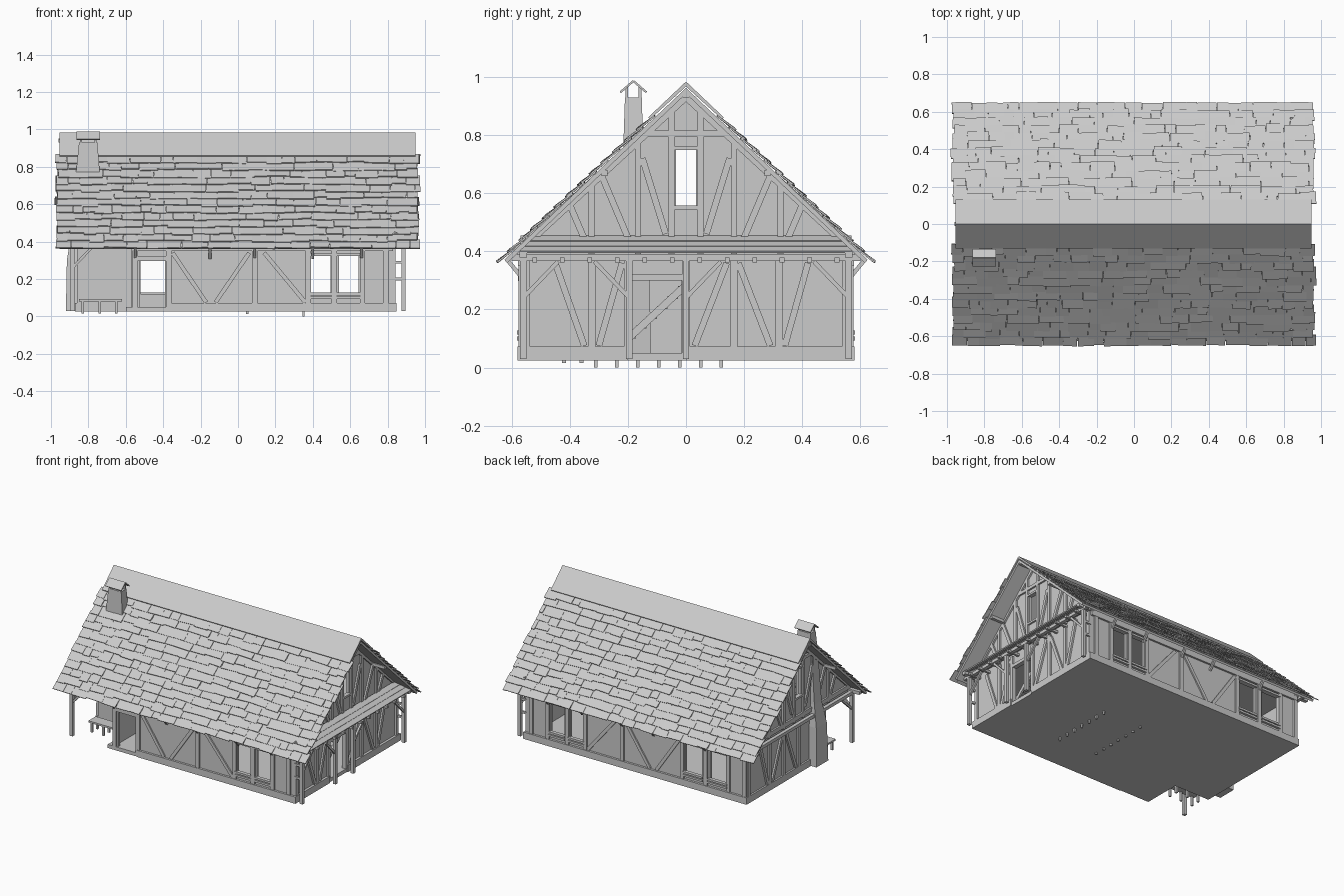
import bpy, bmesh, random
from mathutils import Vector, Matrix

random.seed(4)
X, Y, Z = Vector((1, 0, 0)), Vector((0, 1, 0)), Vector((0, 0, 1))


def finish(bm, name):
    bmesh.ops.recalc_face_normals(bm, faces=bm.faces)
    me = bpy.data.meshes.new(name)
    bm.to_mesh(me)
    bm.free()
    ob = bpy.data.objects.new(name, me)
    bpy.context.collection.objects.link(ob)
    return ob


def box(bm, x0, x1, y0, y1, z0, z1):
    m = Matrix.Translation(((x0 + x1) / 2, (y0 + y1) / 2, (z0 + z1) / 2))
    bmesh.ops.create_cube(bm, size=1, matrix=m @ Matrix.Diagonal((x1 - x0, y1 - y0, z1 - z0, 1)))


def bar(bm, p, q, w, d, n):
    """Square timber from p to q, width w, depth d along n."""
    p, q = Vector(p), Vector(q)
    a = (q - p).normalized()
    s = n.cross(a).normalized()
    m = Matrix((a * (q - p).length, s * w, a.cross(s) * d)).transposed().to_4x4()
    m.translation = (p + q) / 2
    bmesh.ops.create_cube(bm, size=1, matrix=m)


def prism(bm, pts, x0, x1):
    """Extrude a (y, z) outline along x."""
    a = [bm.verts.new((x0, y, z)) for y, z in pts]
    b = [bm.verts.new((x1, y, z)) for y, z in pts]
    bm.faces.new(a)
    bm.faces.new(b[::-1])
    for i in range(len(pts)):
        j = (i + 1) % len(pts)
        bm.faces.new((a[i], a[j], b[j], b[i]))


def wall(name, axis, c0, c1, u0, u1, holes, z0=0.04, z1=0.40):
    """Wall panel between c0 and c1 in thickness, holes are (u0, u1, z0, z1)."""
    bm = bmesh.new()

    def piece(a, b, lo, hi):
        if axis == 'x':
            box(bm, a, b, c0, c1, lo, hi)
        else:
            box(bm, c0, c1, a, b, lo, hi)
    u = u0
    for a, b, lo, hi in holes:
        piece(u, a, z0, z1)
        piece(a, b, z0, lo)
        piece(a, b, hi, z1)
        u = b
    piece(u, u1, z0, z1)
    finish(bm, name)


# Floor, plinth and attic floor
bm = bmesh.new()
box(bm, -0.60, 0.84, -0.575, 0.575, 0.025, 0.05)
box(bm, -0.865, -0.60, -0.31, 0.575, 0.025, 0.05)
finish(bm, "floor")
bm = bmesh.new()
box(bm, -0.37, 0.845, -0.58, -0.56, 0.025, 0.072)
box(bm, -0.87, 0.845, 0.56, 0.58, 0.025, 0.072)
for a, b in ((-0.58, -0.2), (0, 0.58)):
    box(bm, 0.825, 0.847, a, b, 0.025, 0.072)
box(bm, -0.872, -0.85, -0.31, 0.58, 0.025, 0.072)
finish(bm, "plinth")
bm = bmesh.new()
box(bm, -0.86, 0.83, -0.56, 0.56, 0.375, 0.39)
finish(bm, "attic_floor")

# Walls
right_win = [(0.39, 0.495, 0.12, 0.325), (0.54, 0.645, 0.12, 0.325)]
left_win = [(-0.71, -0.58, 0.12, 0.325), (-0.52, -0.39, 0.12, 0.325)]
wall("front_wall", 'x', -0.565, -0.545, -0.57, 0.83, [(-0.525, -0.39, 0.05, 0.30)] + right_win)
wall("back_wall", 'x', 0.545, 0.565, -0.86, 0.83, left_win + right_win)
wall("right_wall", 'y', 0.81, 0.83, -0.56, 0.56, [(-0.19, -0.015, 0.05, 0.30)])
wall("left_wall", 'y', -0.86, -0.84, -0.30, 0.56, [])
wall("porch_side_wall", 'y', -0.57, -0.55, -0.56, -0.30, [])
wall("porch_back_wall", 'x', -0.31, -0.29, -0.86, -0.55, [])
for nm, x0 in (("right_gable", 0.81), ("left_gable", -0.86)):
    bm = bmesh.new()
    for s in (-1, 1):
        prism(bm, [(s * 0.035, 0.38), (s * 0.58, 0.38), (s * 0.58, 0.40), (s * 0.035, 0.915)], x0, x0 + 0.02)
    prism(bm, [(-0.035, 0.38), (0.035, 0.38), (0.035, 0.555), (-0.035, 0.555)], x0, x0 + 0.02)
    prism(bm, [(-0.035, 0.75), (0.035, 0.75), (0.035, 0.915), (0, 0.95), (-0.035, 0.915)], x0, x0 + 0.02)
    finish(bm, nm)

# Timber framing on the long walls
diag = [(-0.35, 0.34, -0.17, 0.075), (-0.12, 0.075, 0.06, 0.34), (0.14, 0.34, 0.36, 0.075)]
for nm, y in (("front_framing", -0.568), ("back_framing", 0.568)):
    bm = bmesh.new()
    front = y < 0
    for x in (-0.55, -0.37, 0.09, 0.375, 0.515, 0.665, 0.79) if front else (-0.85, -0.725, -0.55, -0.37, 0.09, 0.375, 0.515, 0.665, 0.79):
        bar(bm, (x, y, 0.05), (x, y, 0.38), 0.028, 0.016, Y)
    for a, b, c, d in diag:
        bar(bm, (a, y, b), (c, y, d), 0.022, 0.012, Y)
    bar(bm, (-0.57 if front else -0.86, y, 0.365), (0.83, y, 0.365), 0.03, 0.02, Y)
    for a, b, lo, hi in right_win + ([] if front else left_win):
        for z in (lo - 0.02, lo, hi + 0.005):
            bar(bm, (a - 0.01, y, z), (b + 0.01, y, z), 0.014, 0.026, Y)
    if front:
        bar(bm, (-0.55, y, 0.31), (-0.37, y, 0.31), 0.025, 0.02, Y)
    finish(bm, nm)

# Timber framing on the gable ends
for nm, x, full in (("right_framing", 0.833, True), ("left_framing", -0.863, False)):
    bm = bmesh.new()

    def t(y0, z0, y1, z1, w=0.022):
        bar(bm, (x, y0, z0), (x, y1, z1), w, 0.018, X)
    for y in (-0.55, -0.325, -0.2, 0.0, 0.165, 0.32, 0.55):
        if full or y > -0.1:
            t(y, 0.05, y, 0.38, 0.026)
    for a, b in ((-0.45, -0.35), (-0.22, -0.30), (0.14, 0.03), (0.18, 0.29), (0.42, 0.34)):
        if full or a > 0:
            t(a, 0.36, b, 0.075)
    if full:
        t(-0.2, 0.31, 0, 0.31)
    for s in (-1, 1):
        t(s * 0.05, 0.39, s * 0.05, 0.90, 0.02)
        t(s * 0.165, 0.39, s * 0.165, 0.79)
        t(s * 0.325, 0.39, s * 0.325, 0.64)
        t(s * 0.18, 0.40, s * 0.29, 0.66)
        t(s * 0.34, 0.42, s * 0.40, 0.56)
        t(s * 0.15, 0.72, s * 0.07, 0.46)
        t(s * 0.585, 0.395, 0, 0.935, 0.03)
    t(-0.15, 0.805, 0.15, 0.805)
    t(-0.04, 0.55, 0.04, 0.55, 0.014)
    t(-0.04, 0.755, 0.04, 0.755, 0.014)
    t(-0.575, 0.415, 0.575, 0.415, 0.03)
    finish(bm, nm)

# Posts, overhanging beams and corner braces
bm = bmesh.new()
for y in (-0.56, -0.195, 0.0, 0.56):
    bar(bm, (0.885, y, 0.03), (0.885, y, 0.37), 0.022, 0.022, X)
    for s in (-1, 1):
        if abs(y + s * 0.12) < 0.6 and y + s * 0.1 not in (-0.095, -0.1):
            bar(bm, (0.885, y, 0.24), (0.885, y + s * 0.12, 0.365), 0.014, 0.014, X)
    for z in (0.20, 0.29):
        if abs(y) > 0.5:
            bar(bm, (0.83, y, z), (0.885, y, z), 0.014, 0.014, Z)
bar(bm, (0.885, -0.60, 0.378), (0.885, 0.60, 0.378), 0.022, 0.025, X)
bar(bm, (-0.885, -0.56, 0.03), (-0.885, -0.56, 0.37), 0.022, 0.022, X)
bar(bm, (-0.885, -0.60, 0.378), (-0.885, 0.60, 0.378), 0.022, 0.025, X)
bar(bm, (-0.885, -0.56, 0.26), (-0.885, -0.44, 0.37), 0.014, 0.014, X)
bar(bm, (-0.885, -0.56, 0.26), (-0.78, -0.56, 0.37), 0.014, 0.014, Y)
for s in (-1, 1):
    bar(bm, (-0.95, s * 0.56, 0.39), (0.93, s * 0.56, 0.39), 0.022, 0.025, Y)
    for z, yy in ((0.94, 0), (0.67, 0.28)):
        bar(bm, (-0.96, s * yy, z), (0.94, s * yy, z), 0.02, 0.02, Y)
finish(bm, "posts_and_beams")

# Joist ends and eave brackets
bm = bmesh.new()
for i in range(12):
    y = -0.52 + i * 0.0945
    box(bm, 0.82, 0.92, y - 0.008, y + 0.008, 0.362, 0.378)
for s in (-1, 1):
    for x in (-0.55, -0.15, 0.09, 0.40, 0.66):
        bar(bm, (x, s * 0.565, 0.31), (x, s * 0.61, 0.365), 0.014, 0.014, X)
finish(bm, "joist_ends")

# Pent roof across the right gable
bm = bmesh.new()
for a, b in ((0.835, 0.87), (0.865, 0.90), (0.895, 0.93)):
    za, zb = 0.45 - (a - 0.835) * 0.6, 0.45 - (b - 0.835) * 0.6
    bar(bm, (a, 0, za), (b, 0, zb + 0.004), 1.14, 0.008, Z)
finish(bm, "pent_roof")

# Roof deck and ridge boards
for nm, x0, x1, pts in (
        ("roof_deck", -0.955, 0.945, [(0, 0.962), (0.625, 0.371), (0.615, 0.36), (0, 0.942)]),
        ("ridge_boards", -0.955, 0.95, [(0, 0.984), (0.13, 0.861), (0.125, 0.853), (0, 0.967)])):
    bm = bmesh.new()
    for s in (-1, 1):
        prism(bm, [(s * y, z) for y, z in pts], x0, x1)
    finish(bm, nm)

# Shingles in overlapping, slightly uneven rows
rows, slope = 13, 0.945
for nm, s in (("front_shingles", -1), ("back_shingles", 1)):
    bm = bmesh.new()
    n = Vector((0, s * slope, 1)).normalized()
    step = (0.64 - 0.115) / rows
    for r in range(rows):
        x = -0.98 + random.uniform(0, 0.02)
        while x < 0.95:
            w = min(random.uniform(0.05, 0.14), 0.975 - x)
            if 0.975 - x - w < 0.03:
                w = 0.955 + random.uniform(0, 0.022) - x
            y0 = 0.105 + r * step
            y1 = min(y0 + step + 0.012 + random.uniform(-0.006, 0.006), 0.642)
            lift = random.uniform(0.009, 0.014)
            p = Vector((x + w / 2, s * y0, 0.962 - slope * y0)) + n * 0.004
            q = Vector((x + w / 2 + random.uniform(-0.003, 0.003), s * y1, 0.962 - slope * y1)) + n * lift
            bar(bm, p, q, w - 0.001, 0.006, n)
            x += w
    finish(bm, nm)

# Chimney: tapered shaft with a small gabled cap
bm = bmesh.new()
rings = []
for z, x0, x1, y0, y1 in ((0.03, -0.92, -0.82, -0.25, -0.12), (0.30, -0.915, -0.80, -0.24, -0.125),
                          (0.45, -0.89, -0.75, -0.22, -0.14), (0.78, -0.865, -0.74, -0.215, -0.148),
                          (0.93, -0.85, -0.752, -0.21, -0.152)):
    rings.append([bm.verts.new(c) for c in ((x0, y0, z), (x1, y0, z), (x1, y1, z), (x0, y1, z))])
for a, b in zip(rings, rings[1:]):
    for i in range(4):
        bm.faces.new((a[i], a[(i + 1) % 4], b[(i + 1) % 4], b[i]))
bm.faces.new(rings[0][::-1])
bm.faces.new(rings[-1])
finish(bm, "chimney_shaft")
bm = bmesh.new()
for x in (-0.84, -0.762):
    for y in (-0.204, -0.158):
        box(bm, x - 0.006, x + 0.006, y - 0.005, y + 0.005, 0.92, 0.965)
for s in (-1, 1):
    bar(bm, (-0.801, -0.181, 0.986), (-0.801, -0.181 + s * 0.045, 0.947), 0.125, 0.007, Z)
finish(bm, "chimney_cap")

# Porch bench and rear rail
bm = bmesh.new()
box(bm, -0.85, -0.62, -0.43, -0.35, 0.08, 0.092)
for x in (-0.83, -0.74, -0.65):
    for y in (-0.42, -0.36):
        box(bm, x - 0.007, x + 0.007, y - 0.007, y + 0.007, 0.015, 0.08)
finish(bm, "porch_bench")

# Inside: stair behind the right door, and pegs under the floor
bm = bmesh.new()
for x in (0.70, 0.79):
    bar(bm, (x, -0.22, 0.08), (x, 0.06, 0.34), 0.025, 0.012, X)
for i in range(7):
    y, z = -0.19 + i * 0.036, 0.10 + i * 0.034
    box(bm, 0.70, 0.79, y - 0.018, y + 0.018, z, z + 0.01)
finish(bm, "stair")
bm = bmesh.new()
for x, z in ((0.05, 0.012), (0.35, 0.0)):
    for i in range(7):
        y = -0.31 + i * 0.072
        box(bm, x - 0.006, x + 0.006, y - 0.006, y + 0.006, z, 0.04)
finish(bm, "floor_pegs")
